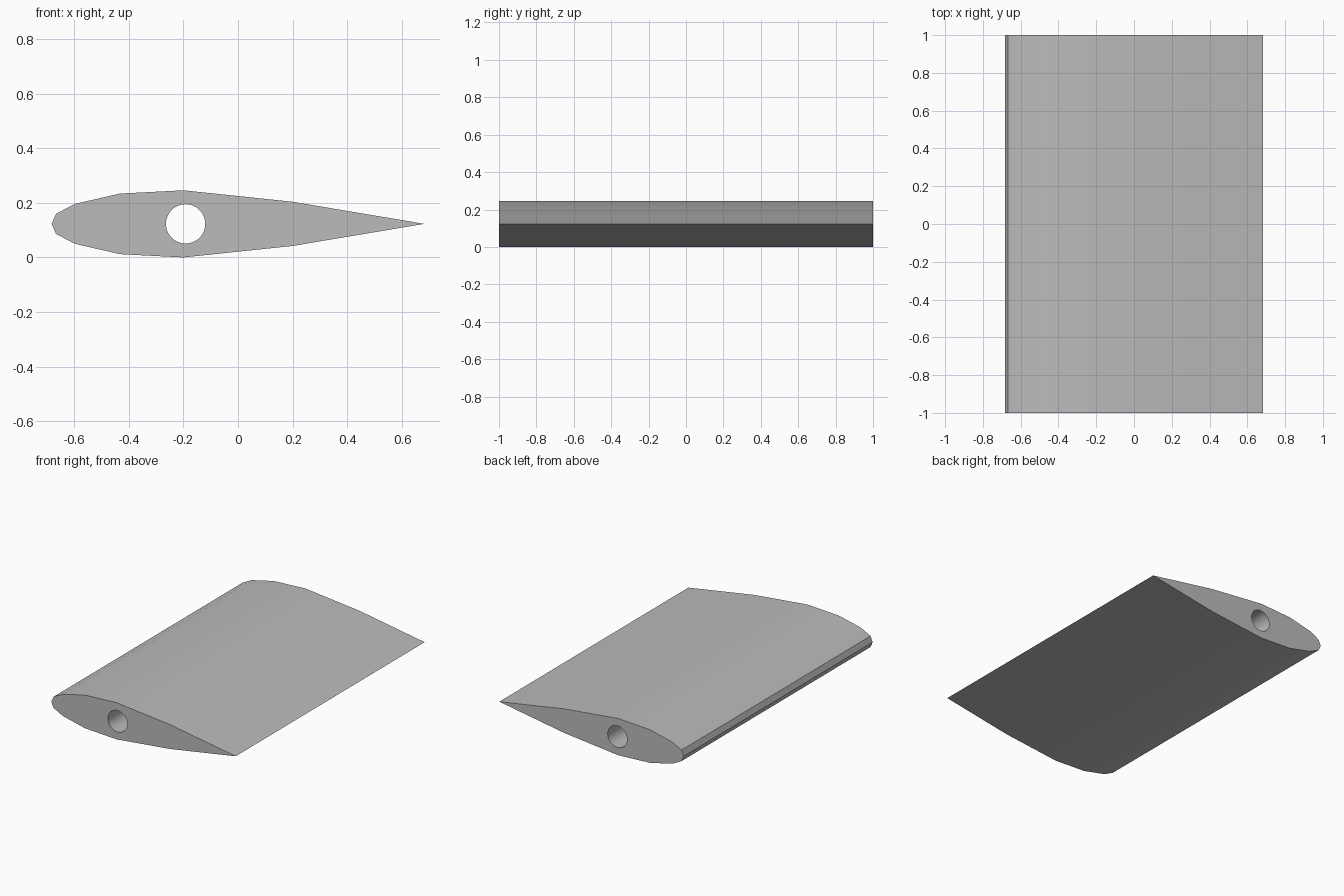
import bpy
import bmesh
import math

if "Cube" in bpy.data.objects:
    bpy.data.objects.remove(bpy.data.objects["Cube"], do_unlink=True)

MID = 0.123    # height of the chord line
HALF_SPAN = 1.0

metal = bpy.data.materials.new("light grey")
metal.use_nodes = True
grey = (0.5, 0.5, 0.5, 1)
metal.diffuse_color = grey
metal.node_tree.nodes["Principled BSDF"].inputs["Base Color"].default_value = grey


def prism(name, outline, half_length):
    """Extrude a closed (x, z) outline along y."""
    bm = bmesh.new()
    front = [bm.verts.new((x, -half_length, z)) for x, z in outline]
    back = [bm.verts.new((x, half_length, z)) for x, z in outline]
    bm.faces.new(front)
    bm.faces.new(back)
    for i in range(len(outline)):
        j = (i + 1) % len(outline)
        bm.faces.new((front[i], front[j], back[j], back[i]))
    bmesh.ops.recalc_face_normals(bm, faces=bm.faces)
    mesh = bpy.data.meshes.new(name)
    bm.to_mesh(mesh)
    bm.free()
    mesh.materials.append(metal)
    obj = bpy.data.objects.new(name, mesh)
    bpy.context.collection.objects.link(obj)
    return obj


# Symmetric aerofoil: distance from the chord line, nose to tail
upper = [(-0.683, 0), (-0.667, 0.037), (-0.598, 0.073), (-0.433, 0.111),
         (-0.2, 0.123), (0.2, 0.081), (0.683, 0)]
outline = [(x, MID + t) for x, t in upper]
outline += [(x, MID - t) for x, t in reversed(upper[1:-1])]
wing = prism("wing_section", outline, HALF_SPAN)

# Round spar hole through the full span
steps = 48
circle = [(-0.192 + 0.072 * math.cos(2 * math.pi * i / steps),
           MID + 0.072 * math.sin(2 * math.pi * i / steps)) for i in range(steps)]
cutter = prism("spar_hole_cutter", circle, HALF_SPAN + 0.1)
cutter.hide_render = True

hole = wing.modifiers.new("spar_hole", 'BOOLEAN')
hole.operation = 'DIFFERENCE'
hole.solver = 'EXACT'
hole.object = cutter

bpy.ops.object.select_all(action='DESELECT')
wing.select_set(True)
bpy.context.view_layer.objects.active = wing
bpy.ops.object.modifier_apply(modifier=hole.name)
bpy.data.objects.remove(cutter, do_unlink=True)

# Smooth skin with crisp nose, tail and end edges
bpy.ops.object.shade_smooth_by_angle(angle=math.radians(30))
